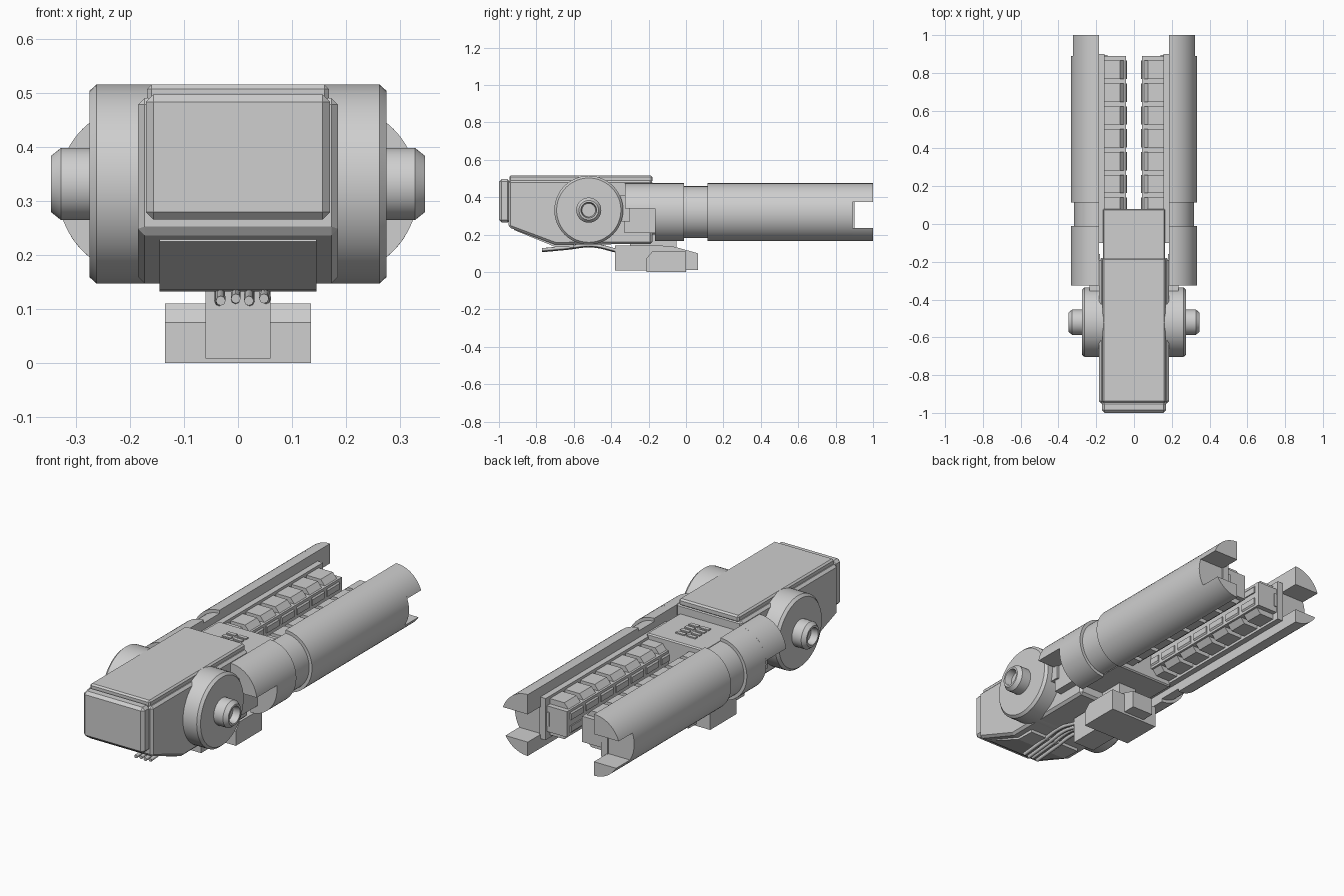
import bpy, bmesh, math
from mathutils import Vector

if "Cube" in bpy.data.objects:
    bpy.data.objects.remove(bpy.data.objects["Cube"])

grey = bpy.data.materials.new("light_grey")
grey.diffuse_color = (0.62, 0.62, 0.62, 1)
grey.use_nodes = True
grey.node_tree.nodes["Principled BSDF"].inputs["Base Color"].default_value = grey.diffuse_color


def finish(name, bm, mirror=False, bevel=0, smooth=False):
    bmesh.ops.remove_doubles(bm, verts=bm.verts, dist=1e-5)
    bmesh.ops.recalc_face_normals(bm, faces=bm.faces)
    me = bpy.data.meshes.new(name)
    bm.to_mesh(me)
    bm.free()
    ob = bpy.data.objects.new(name, me)
    bpy.context.collection.objects.link(ob)
    me.materials.append(grey)
    if smooth:
        bpy.ops.object.select_all(action='DESELECT')
        ob.select_set(True)
        bpy.context.view_layer.objects.active = ob
        bpy.ops.object.shade_smooth_by_angle(angle=math.radians(30))
    if bevel:
        m = ob.modifiers.new("bevel", 'BEVEL')
        m.width, m.segments, m.limit_method = bevel, 1, 'ANGLE'
    if mirror:
        ob.modifiers.new("mirror", 'MIRROR')
    return ob


def add_prism(bm, pts, axis, a, b):
    """Extrude a profile along x (points are y,z) or along y (points are x,z)."""
    def place(p, t):
        return (t, p[0], p[1]) if axis == 'x' else (p[0], t, p[1])
    lo = [bm.verts.new(place(p, a)) for p in pts]
    hi = [bm.verts.new(place(p, b)) for p in pts]
    bm.faces.new(lo)
    bm.faces.new(hi)
    for i in range(len(pts)):
        j = (i + 1) % len(pts)
        bm.faces.new((lo[i], lo[j], hi[j], hi[i]))


def prism(name, pts, axis, a, b, **kw):
    bm = bmesh.new()
    add_prism(bm, pts, axis, a, b)
    return finish(name, bm, **kw)


def rect(a, b, c, d):
    return [(a, c), (b, c), (b, d), (a, d)]


def box(name, x, y, z, **kw):
    return prism(name, rect(*y, *z), 'x', *x, **kw)


# Main body, with sloped chin
prism("main_body", [(-.95, .24), (-.70, .147), (-.18, .15), (-.18, .49), (-.95, .49)],
      'x', -.185, .185, bevel=.012)
prism("top_cover", rect(-.945, -.18, .48, .515), 'x', -.168, .168, bevel=.008)
box("front_plate", (-.17, .17), (-1, -.94), (.265, .497), bevel=.014)
prism("chin_panel", [(-.92, .225), (-.70, .135), (-.60, .132), (-.60, .17), (-.90, .25)],
      'x', -.145, .145)
box("rear_deck", (-.165, .165), (-.2, .08), (.2, .44), bevel=.006)

# Vent plates on the deck
bm = bmesh.new()
for row in range(4):
    y = -.12 + row * .035
    add_prism(bm, rect(y, y + .02, .438, .446), 'x', .006, .055)
finish("deck_vents", bm, mirror=True)

# Side drum and hollow hub, turned around x
drum = [(0, .184), (.262, .184), (.275, .172), (.275, .067), (.327, .067),
        (.346, .052), (.346, .042), (.31, .036), (.31, 0)]
bm = bmesh.new()
vs = [bm.verts.new((x, -.52, .331 + r)) for x, r in drum]
es = [bm.edges.new(p) for p in zip(vs, vs[1:])]
bmesh.ops.spin(bm, geom=vs + es, cent=(0, -.52, .331), axis=(1, 0, 0),
               angle=math.tau, steps=48)
finish("side_drum", bm, mirror=True, smooth=True)


# Half-round side barrels
def half_round(name, y0, y1, r=.155, zlo=0, zhi=1):
    cz = .32
    a0 = math.asin(max(-1, (zlo - cz) / r))
    a1 = math.asin(min(1, (zhi - cz) / r))
    n = 24
    arc = [a0 + (a1 - a0) * i / n for i in range(n + 1)]
    pts = [(.187 + (r - .009) * math.cos(a) + .0005, cz + r * math.sin(a)) for a in arc]
    pts = [(.185, pts[0][1])] + pts + [(.185, pts[-1][1])]
    prism(name, pts, 'y', y0, y1, mirror=True, smooth=True)


half_round("barrel_main", .115, .89)
half_round("barrel_tip_upper", .89, 1, zlo=.375)
half_round("barrel_tip_lower", .89, 1, zhi=.235)
half_round("barrel_neck", -.01, .115, r=.139)
half_round("barrel_rear", -.165, -.01)
half_round("barrel_rear_upper", -.325, -.165, zlo=.34)
box("barrel_inner_plate", (.18, .225), (-.33, -.16), (.21, .345), mirror=True)
box("barrel_drum_link", (.18, .235), (-.37, -.3), (.27, .41), mirror=True)

# Inner rails carrying the block banks
box("inner_rail", (.155, .19), (-.1, .9), (.215, .425), mirror=True)
box("rail_ledge", (.14, .17), (.06, .895), (.285, .355), mirror=True)
box("bank_core", (.042, .16), (.07, .89), (.255, .385), mirror=True)
bm = bmesh.new()
for i in range(7):
    y1 = .865 - i * .121
    y0 = max(y1 - .097, .075)
    add_prism(bm, [(.157, .335), (.036, .335), (.036, .365), (.075, .412), (.157, .412)],
              'y', y0, y1)
    add_prism(bm, [(.157, .305), (.036, .305), (.036, .275), (.075, .228), (.157, .228)],
              'y', y0, y1)
finish("bank_blocks", bm, mirror=True)

# Underside mount
prism("mount_block", [(-.38, .008), (.065, .012), (.065, .1), (-.06, .135), (-.17, .145), (-.38, .142)],
      'x', -.06, .06)
prism("mount_wide", [(-.21, 0), (0, 0), (0, .11), (-.18, .11), (-.21, .075)],
      'x', -.135, .135)
box("mount_neck", (-.05, .05), (-.3, -.05), (.12, .22))

# Cables from the chin to the mount
for i, x in enumerate((-.032, -.004, .02, .048)):
    cu = bpy.data.curves.new("cable", 'CURVE')
    cu.dimensions = '3D'
    cu.bevel_depth, cu.bevel_resolution = .009, 2
    cu.use_fill_caps = True
    cu.resolution_u = 6
    sp = cu.splines.new('BEZIER')
    path = [(-.77, .115), (-.64, .127), (-.5, .14), (-.37, .112)]
    sp.bezier_points.add(len(path) - 1)
    for bp, (y, z) in zip(sp.bezier_points, path):
        bp.co = Vector((x * (1 + .2 * (y + .77)), y, z + .004 * (i % 2)))
        bp.handle_left_type = bp.handle_right_type = 'AUTO'
    cu.materials.append(grey)
    bpy.context.collection.objects.link(bpy.data.objects.new(f"cable_{i + 1}", cu))
